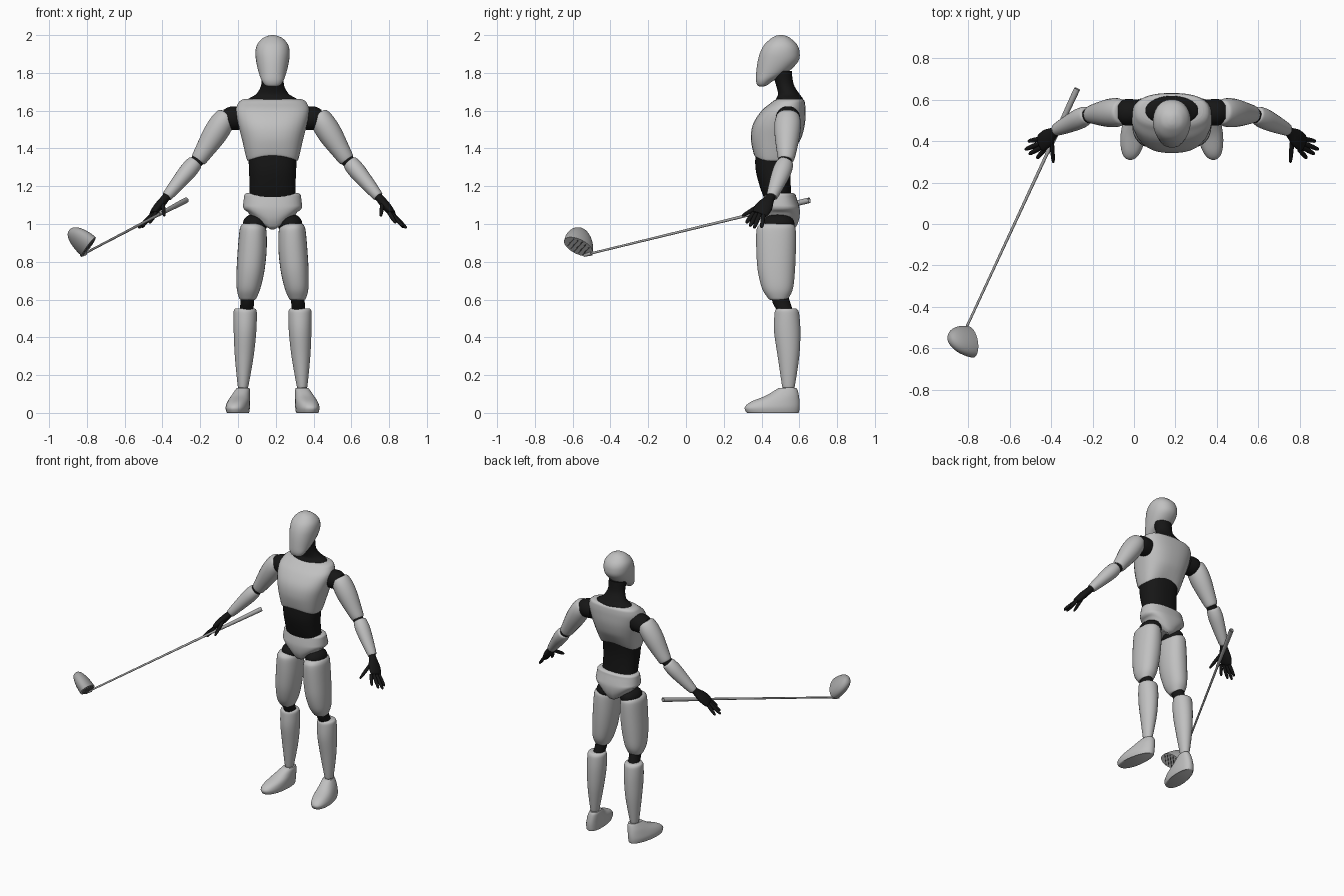
import bpy, bmesh, math
from mathutils import Vector

cube = bpy.data.objects.get("Cube")
if cube:
    bpy.data.objects.remove(cube)

MID = 0.183  # x of the figure's own centre line


def material(name, value):
    m = bpy.data.materials.new(name)
    m.use_nodes = True
    colour = (value, value, value, 1)
    m.diffuse_color = colour
    m.node_tree.nodes["Principled BSDF"].inputs["Base Color"].default_value = colour
    return m


SHELL = material("light grey shell", 0.53)
JOINT = material("black joint", 0.008)
METAL = material("club grey", 0.4)
GROOVE = material("dark groove", 0.08)


def smooth_rows(rows, steps):
    """Catmull-Rom interpolation of rows of numbers."""
    out = []
    for i in range(len(rows) - 1):
        a, b, c, d = (rows[max(0, min(len(rows) - 1, i + k))] for k in (-1, 0, 1, 2))
        for s in range(steps):
            t = s / steps
            out.append([q + t / 2 * (r - p + t * (2 * p - 5 * q + 4 * r - w + t * (3 * (q - r) + w - p)))
                        for p, q, r, w in zip(a, b, c, d)])
    return out + [list(rows[-1])]


def skin(name, rings, mat, sides=32, power=2.0, bend=None):
    """Skin (centre, half axis, half axis) rings into a closed solid."""
    bm = bmesh.new()
    loops = []
    for centre, u, v in rings:
        loop = []
        for k in range(sides):
            a = math.tau * (k + 0.5) / sides
            c, s = math.cos(a), math.sin(a)
            c = math.copysign(abs(c) ** (2 / power), c)
            s = math.copysign(abs(s) ** (2 / power), s)
            p = centre + u * c + v * s
            loop.append(bm.verts.new(bend(p) if bend else p))
        loops.append(loop)
    for lo, hi in zip(loops, loops[1:]):
        for k in range(sides):
            n = (k + 1) % sides
            bm.faces.new((lo[k], lo[n], hi[n], hi[k]))
    bm.faces.new(loops[0][::-1])
    bm.faces.new(loops[-1])
    bmesh.ops.recalc_face_normals(bm, faces=bm.faces)
    mesh = bpy.data.meshes.new(name)
    bm.to_mesh(mesh)
    bm.free()
    mesh.materials.append(mat)
    ob = bpy.data.objects.new(name, mesh)
    bpy.context.collection.objects.link(ob)
    bpy.ops.object.select_all(action="DESELECT")
    ob.select_set(True)
    bpy.context.view_layer.objects.active = ob
    bpy.ops.object.shade_smooth_by_angle(angle=math.radians(45))
    return ob


def stack(name, rows, mat, power=2.0, bend=None):
    """Upright body part from rows of (z, x, front y, back y, half width)."""
    rings = [(Vector((x, (f + b) / 2, z)), Vector((w, 0, 0)), Vector((0, (b - f) / 2, 0)))
             for z, x, f, b, w in smooth_rows(rows, 5)]
    return skin(name, rings, mat, power=power, bend=bend)


def limb(name, start, end, profile, mat, side=(0, 1, 0), sides=24, steps=4):
    """Part along a line from rows of (fraction, radius along side, other radius)."""
    start, end = Vector(start), Vector(end)
    d = (end - start).normalized()
    v = Vector(side)
    v = (v - d * v.dot(d)).normalized()
    u = d.cross(v)
    rings = [(start.lerp(end, t), v * a, u * b) for t, a, b in smooth_rows(profile, steps)]
    return skin(name, rings, mat, sides)


def ball(name, centre, size, mat):
    c = Vector(centre)
    rings = []
    for k in range(13):
        a = math.pi * (0.03 + 0.94 * k / 12)
        r = math.sin(a)
        rings.append((c - Vector((0, 0, size[2] * math.cos(a))),
                      Vector((size[0] * r, 0, 0)), Vector((0, size[1] * r, 0))))
    return skin(name, rings, mat)


def middle(rows):
    return [(z, MID, f, b, w) for z, f, b, w in rows]


# Head and neck
stack("head", middle([(1.728, .39, .41, .02), (1.735, .378, .43, .04), (1.76, .37, .465, .058),
                      (1.8, .371, .535, .073), (1.86, .379, .594, .087), (1.91, .393, .602, .091),
                      (1.95, .415, .588, .082), (1.982, .45, .555, .055), (1.996, .475, .53, .025),
                      (2, .495, .51, .006)]), SHELL, 2.15)
stack("neck", middle([(1.64, .47, .622, .145), (1.665, .478, .618, .125), (1.69, .487, .6, .085),
                      (1.74, .475, .57, .06), (1.81, .45, .56, .062)]), JOINT)


# Chest shell with an arched lower rim
def arch(p):
    fade = max(0, min(1, (1.46 - p.z) / .12))
    p.z += fade * (.04 if p.y > .47 else .028) * max(0, 1 - ((p.x - MID) / .13) ** 2)
    return p


stack("chest", middle([(1.338, .368, .56, .13), (1.345, .358, .568, .138), (1.45, .343, .61, .163),
                       (1.53, .355, .63, .183), (1.6, .4, .633, .195), (1.64, .448, .63, .182),
                       (1.655, .468, .625, .168), (1.662, .485, .615, .15)]), SHELL, 2.5, arch)
stack("abdomen", middle([(1.12, .42, .56, .125), (1.2, .39, .555, .122), (1.3, .367, .555, .126),
                         (1.42, .37, .57, .13)]), JOINT, 2.4)


# Pelvis shell rising over each leg
def leg_cut(p):
    fade = max(0, min(1, (1.1 - p.z) / .11))
    p.z += fade * .075 * min(1, abs(p.x - MID) / .13)
    return p


stack("pelvis", middle([(.966, .44, .565, .07), (.978, .42, .585, .12), (1.02, .404, .6, .148),
                        (1.08, .4, .602, .157), (1.14, .41, .585, .152), (1.156, .415, .58, .148),
                        (1.163, .425, .57, .138)]), SHELL, 2.4, leg_cut)

for label, s in (("right", -1), ("left", 1)):
    def out(x):
        return MID + s * x

    def at(p):
        return (out(p[0]), p[1], p[2])

    def leg(part, rows, mat, power=2.0, bend=None):
        stack(f"{label}_{part}", [(z, out(x), f, b, w) for z, x, f, b, w in rows], mat, power, bend)

    def arm(part, a, b, profile, mat, **more):
        limb(f"{label}_{part}", at(a), at(b), profile, mat, **more)

    # Leg
    ball(f"{label}_hip", at((.092, .49, 1)), (.066, .085, .055), JOINT)
    leg("thigh", [(.598, .131, .445, .535, .038), (.61, .131, .432, .545, .047),
                  (.66, .127, .402, .567, .063), (.75, .117, .38, .577, .074),
                  (.86, .108, .372, .582, .077), (.96, .104, .372, .582, .072),
                  (.99, .106, .382, .575, .062), (1.002, .108, .4, .56, .048)], SHELL, 2.2)
    leg("knee", [(.53, .138, .49, .57, .038), (.575, .135, .462, .555, .036),
                 (.62, .132, .45, .54, .038)], JOINT)
    leg("shin", [(.138, .156, .512, .572, .024), (.146, .156, .508, .577, .029),
                 (.3, .15, .485, .6, .05), (.43, .146, .466, .606, .06),
                 (.52, .145, .468, .6, .062), (.545, .145, .474, .592, .059),
                 (.553, .145, .486, .582, .05)], SHELL)
    leg("ankle", [(.1, .158, .505, .575, .028), (.16, .157, .515, .572, .024)], JOINT)

    def toe_out(p):
        p.x = out(.163) + (p.x - out(.163)) * (1.1 - .9 * max(0, p.y - .45)) - s * .12 * (p.y - .47)
        return p

    leg("foot", [(0, .18, .325, .595, .05), (.006, .18, .317, .599, .053), (.03, .18, .311, .602, .056),
                 (.058, .177, .342, .602, .053), (.09, .172, .42, .598, .046),
                 (.118, .166, .468, .592, .038), (.132, .164, .49, .585, .032)], SHELL, 2.3, toe_out)

    # Arm
    arm("shoulder", (.16, .54, 1.56), (.26, .54, 1.56), [(0, .06, .06), (.6, .065, .063), (1, .05, .045)], JOINT)
    arm("upper_arm", (.238, .541, 1.582), (.395, .53, 1.335),
        [(0, .045, .04), (.04, .06, .054), (.2, .07, .064), (.45, .067, .064), (.8, .052, .05),
         (.97, .042, .042), (1, .034, .034)], SHELL)
    arm("elbow", (.375, .53, 1.36), (.435, .513, 1.295), [(0, .034, .034), (.5, .035, .035), (1, .034, .034)], JOINT)
    arm("forearm", (.408, .527, 1.328), (.56, .455, 1.145),
        [(0, .034, .034), (.04, .044, .042), (.25, .05, .046), (.6, .043, .039), (.96, .031, .029),
         (1, .024, .024)], SHELL)

    # Hand with fingers and thumb
    arm("palm", (.548, .461, 1.16), (.637, .387, 1.052),
        [(0, .024, .02), (.25, .026, .022), (.6, .044, .024), (.9, .045, .019), (1, .036, .012)], JOINT)
    finger = [(0, .011, .011), (.5, .012, .011), (.9, .009, .008), (1, .004, .004)]
    digits = {"index": ((.617, .358, 1.06), (.652, .318, 1.005)),
              "middle": ((.627, .373, 1.055), (.69, .338, .988)),
              "ring": ((.632, .392, 1.055), (.709, .36, .978)),
              "little": ((.632, .412, 1.06), (.694, .4, .98)),
              "thumb": ((.582, .41, 1.11), (.573, .297, 1.042))}
    for part, (root, tip) in digits.items():
        arm(part + "_finger", root, tip, finger, JOINT, sides=10, steps=3)

# Golf club shaft with grip
top = Vector((-.282, .638, 1.122))
heel = Vector((-.81, -.5, .845))
limb("club_grip", top, top.lerp(heel, .26), [(0, .011, .011), (.02, .015, .015), (1, .01, .01)], METAL, (0, 0, 1))
limb("club_shaft", top.lerp(heel, .2), heel, [(0, .008, .008), (.97, .006, .006), (1, .012, .012)], METAL, (0, 0, 1))

# Club head: a dome behind a flat striking face
face, back = Vector((-.79, -.57, .88)), Vector((-.893, -.553, .968))
across = Vector((.04, -.135, .08)).normalized()
dome = []
for k in range(9):
    a = math.pi / 2 * k / 8.2
    dome.append((math.sin(a), .085 * math.cos(a), .05 * math.cos(a) ** .8))
limb("club_head", face, back, dome, METAL, across, 32)

# Grooves laid on the striking face
away = (face - back).normalized()
up = away.cross(across)
for k in range(-2, 3):
    mid = face + across * k * .024 + away * .001
    reach = up * (.042 - .005 * abs(k))
    limb(f"face_groove_{k + 3}", mid - reach, mid + reach, [(0, .004, .002), (1, .004, .002)],
         GROOVE, across, 4, 1)
